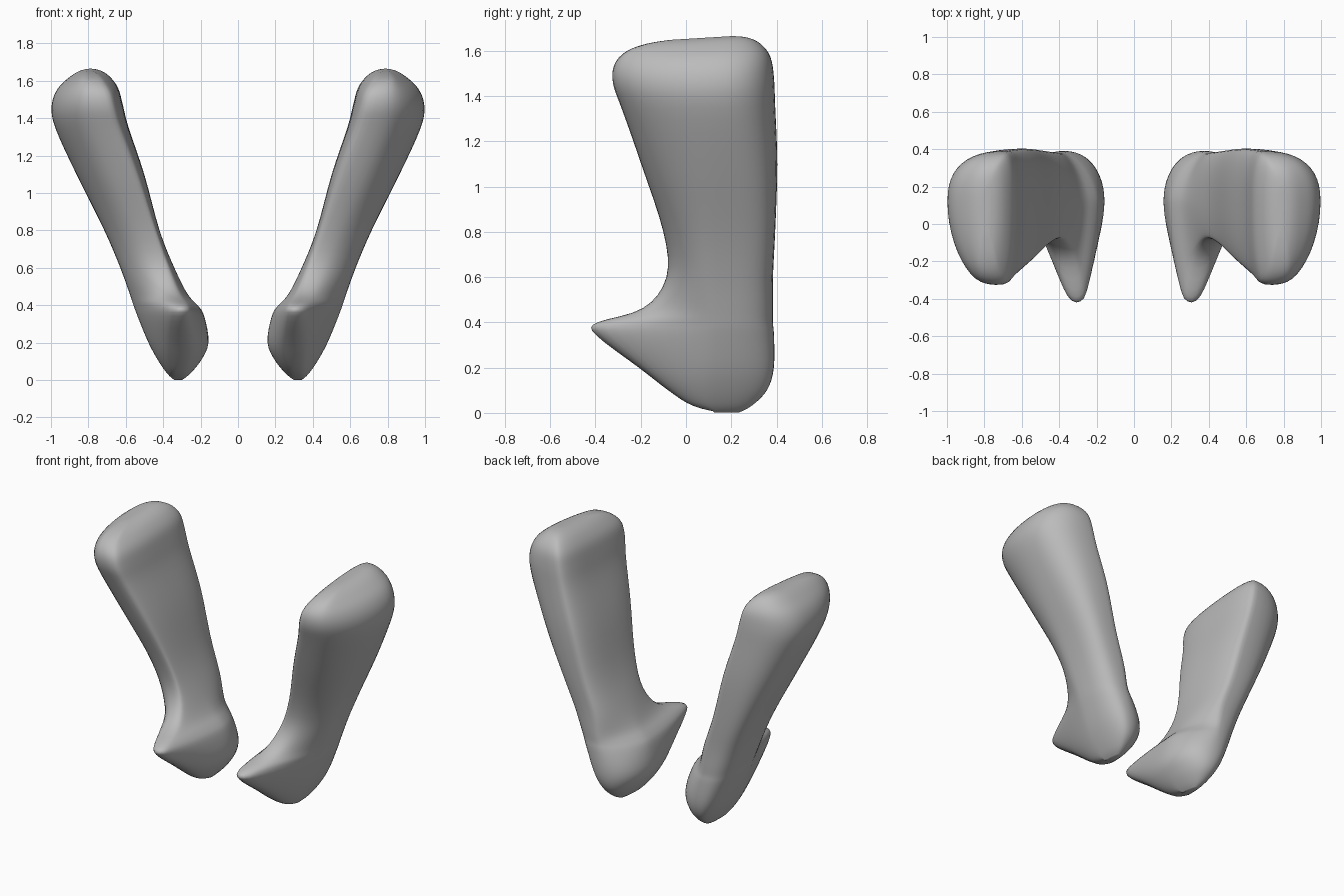
import bpy, math

cube = bpy.data.objects.get("Cube")
if cube:
    bpy.data.objects.remove(cube, do_unlink=True)

grey = bpy.data.materials.new("plain grey")
grey.use_nodes = True
colour = (0.5, 0.5, 0.5, 1)
grey.diffuse_color = colour
grey.node_tree.nodes["Principled BSDF"].inputs["Base Color"].default_value = colour

SIDES = 48
STEPS = 4

# Cross-sections from sole to top: height, front y, back y, inner x, outer x,
# front ridge x, back ridge x, inner front fullness, outer front fullness
SECTIONS = [
    (0.00, 0.16, 0.23, 0.30, 0.34, 0.32, 0.32, 2, 2),
    (0.03, 0.03, 0.29, 0.26, 0.375, 0.32, 0.33, 2, 1.9),
    (0.10, -0.08, 0.36, 0.20, 0.425, 0.31, 0.34, 1.9, 1.7),
    (0.20, -0.21, 0.39, 0.155, 0.48, 0.31, 0.36, 1.7, 1.4),
    (0.345, -0.405, 0.39, 0.18, 0.54, 0.31, 0.38, 1.6, 1.15),
    (0.40, -0.40, 0.385, 0.215, 0.56, 0.31, 0.39, 1.5, 1.12),
    (0.46, -0.19, 0.385, 0.27, 0.58, 0.35, 0.40, 1.6, 1.3),
    (0.60, -0.085, 0.385, 0.34, 0.63, 0.40, 0.43, 2, 1.7),
    (0.80, -0.10, 0.395, 0.42, 0.715, 0.47, 0.50, 2.3, 1.9),
    (1.10, -0.20, 0.405, 0.50, 0.865, 0.59, 0.58, 2.5, 2),
    (1.35, -0.285, 0.395, 0.585, 0.98, 0.69, 0.66, 2.6, 2),
    (1.47, -0.325, 0.39, 0.615, 0.998, 0.725, 0.69, 2.6, 2),
    (1.56, -0.32, 0.375, 0.64, 0.965, 0.745, 0.71, 2.5, 2),
    (1.62, -0.265, 0.33, 0.685, 0.90, 0.77, 0.74, 2.2, 2),
    (1.65, -0.17, 0.27, 0.73, 0.85, 0.78, 0.77, 2, 2),
    (1.66, -0.06, 0.20, 0.77, 0.81, 0.79, 0.79, 2, 2),
]


def spline(a, b, c, d, t):
    """Smooth value between b and c."""
    return b + 0.5 * t * (c - a + t * (2*a - 5*b + 4*c - d + t * (3 * (b - c) + d - a)))


def bump(z, centre, width):
    return math.exp(-((z - centre) / width) ** 2)


def smooth_sections():
    last = len(SECTIONS) - 1
    for i in range(last):
        rows = [SECTIONS[min(max(i + k, 0), last)] for k in (-1, 0, 1, 2)]
        for step in range(STEPS):
            yield [spline(*values, step / STEPS) for values in zip(*rows)]
    yield SECTIONS[last]


def ring(section):
    """Rounded outline with a flat inner side and a full outer side."""
    z, front, back, inner, outer, front_x, back_x, inner_full, outer_full = section
    middle = 0.12
    tilt = 0.06 * max(0, z - 1.2) / 0.45
    # The ankle is slimmer inside, the calf fuller outside
    back_inner = 2.1 + 0.3 * z - 0.7 * bump(z, 0.42, 0.13)
    back_outer = 2.4 + 1.3 * bump(z, 0.75, 0.4)
    # Half width of the blunt front ridge
    blunt = 0.03 * min(1, max(0, middle - front) / 0.3)
    points = []
    for k in range(SIDES):
        angle = 2 * math.pi * k / SIDES
        c, s = math.cos(angle), math.sin(angle)
        if s < 0:
            power, ridge, end = (outer_full if c > 0 else inner_full), front_x, front
            ridge -= s * blunt * max(-1, min(1, 4 * c))
        else:
            power, ridge, end = (back_outer if c > 0 else back_inner), back_x, back
        side = outer if c > 0 else inner
        x = ridge + (side - ridge) * abs(c) ** (2 / power)
        y = middle + (end - middle) * abs(s) ** (2 / power)
        points.append((x, y, z + tilt * (y - middle)))
    return points


def make_limb(name, mirror):
    verts, faces = [], []
    rings = [ring(section) for section in smooth_sections()]
    for points in rings:
        verts += [(mirror * x, y, z) for x, y, z in points]
    for r in range(len(rings) - 1):
        for k in range(SIDES):
            n = (k + 1) % SIDES
            low, high = r * SIDES, (r + 1) * SIDES
            faces.append((low + k, low + n, high + n, high + k))
    # Close the sole and the top
    faces.append(tuple(reversed(range(SIDES))))
    faces.append(tuple(range(len(verts) - SIDES, len(verts))))
    if mirror < 0:
        faces = [tuple(reversed(face)) for face in faces]
    mesh = bpy.data.meshes.new(name)
    mesh.from_pydata(verts, [], faces)
    mesh.materials.append(grey)
    mesh.shade_smooth()
    limb = bpy.data.objects.new(name, mesh)
    bpy.context.collection.objects.link(limb)
    # Soften the ridges
    soften = limb.modifiers.new("soften", "SMOOTH")
    soften.factor = 0.5
    soften.iterations = 5


make_limb("left_leg", 1)
make_limb("right_leg", -1)
